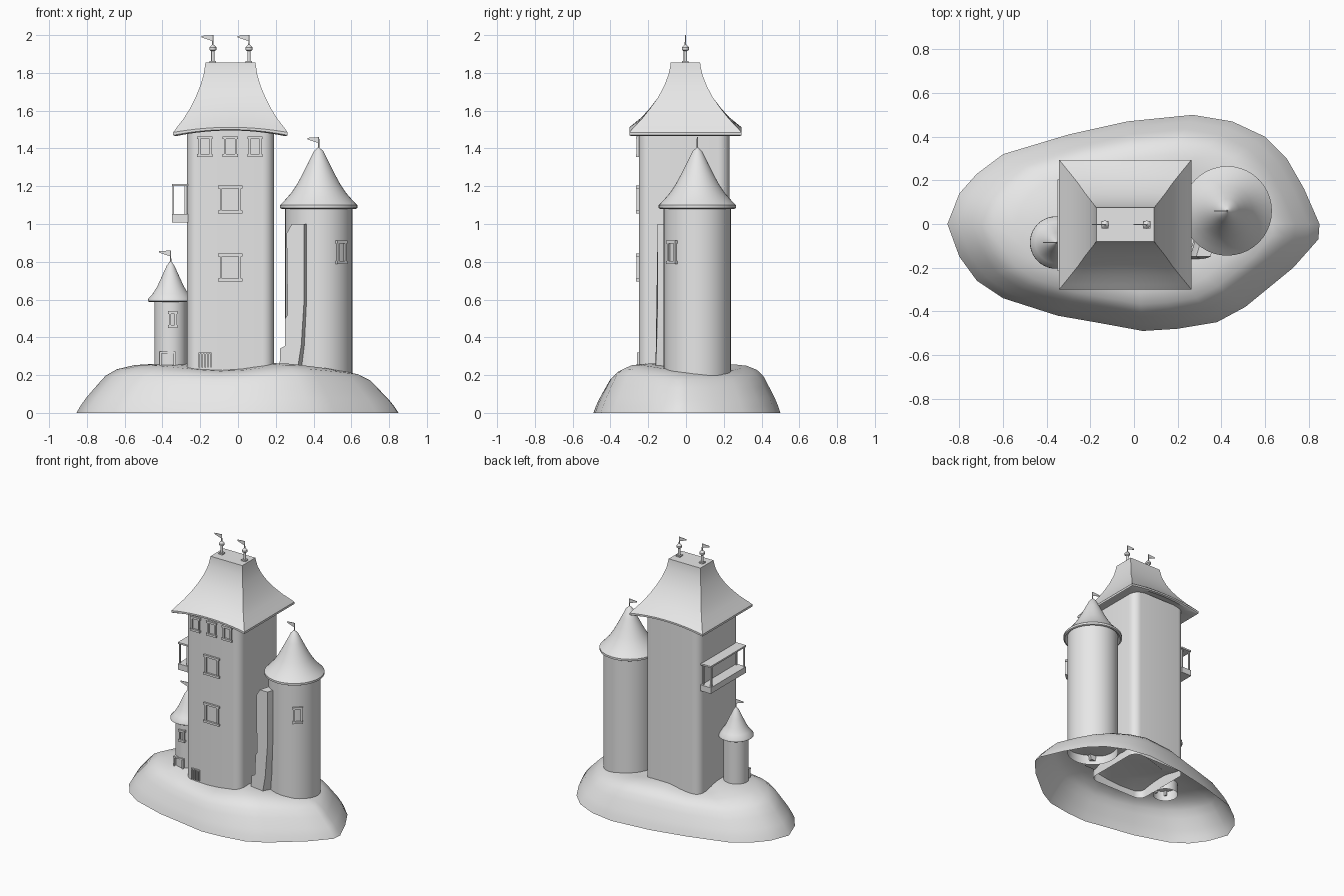
import bpy, bmesh, math
from mathutils import Matrix, Vector

if "Cube" in bpy.data.objects:
    bpy.data.objects.remove(bpy.data.objects["Cube"])

stone = bpy.data.materials.new("pale grey stone")
stone.use_nodes = True
stone.diffuse_color = (0.8, 0.8, 0.8, 1)
stone.node_tree.nodes["Principled BSDF"].inputs["Base Color"].default_value = (0.8, 0.8, 0.8, 1)


def finish(name, bm, angle=35):
    bmesh.ops.recalc_face_normals(bm, faces=bm.faces)
    mesh = bpy.data.meshes.new(name)
    bm.to_mesh(mesh)
    bm.free()
    ob = bpy.data.objects.new(name, mesh)
    mesh.materials.append(stone)
    bpy.context.collection.objects.link(ob)
    bpy.ops.object.select_all(action='DESELECT')
    ob.select_set(True)
    bpy.context.view_layer.objects.active = ob
    if angle:
        bpy.ops.object.shade_smooth_by_angle(angle=math.radians(angle))
    return ob


def loft(name, rings, cap_start=False, cap_end=True, angle=35):
    """Skin a list of closed rings that share one point count."""
    bm = bmesh.new()
    loops = [[bm.verts.new(p) for p in ring] for ring in rings]
    n = len(loops[0])
    for a, b in zip(loops, loops[1:]):
        for i in range(n):
            j = (i + 1) % n
            bm.faces.new((a[i], a[j], b[j], b[i]))
    if cap_start:
        bm.faces.new(loops[0])
    if cap_end:
        bm.faces.new(loops[-1])
    return finish(name, bm, angle)


def lathe(name, centre, profile, n=40, **kw):
    cx, cy = centre
    steps = [2 * math.pi * i / n for i in range(n)]
    return loft(name, [[(cx + r * math.cos(t), cy + r * math.sin(t), z) for t in steps]
                       for r, z in profile], **kw)


def add_box(bm, size, at):
    bmesh.ops.create_cube(bm, size=1, matrix=Matrix.Translation(at) @ Matrix.Diagonal((*size, 1)))


def boxes(name, parts, place=Matrix()):
    bm = bmesh.new()
    for size, at in parts:
        add_box(bm, size, at)
    bm.transform(place)
    return finish(name, bm, 0)


def window(name, at, w, h, turn=0):
    """Frame with two jambs, a wide lintel and sill; faces -y before turning."""
    t = 0.012
    parts = [((w, 0.02, t * 1.3), (0, 0, s * (h - t) / 2)) for s in (-1, 1)]
    parts += [((t, 0.014, h), (s * (w * 0.86 - t) / 2, 0, 0)) for s in (-1, 1)]
    boxes(name, parts, Matrix.Translation(at) @ Matrix.Rotation(turn, 4, 'Z'))


def flag(name, x, y, z0, z1):
    lathe(name + "_pole", (x, y), [(0.004, z0), (0.003, z1)], n=8)
    bm = bmesh.new()
    tri = [bm.verts.new((x + dx, y - 0.002, z1 + dz))
           for dx, dz in ((0, 0), (0, -0.032), (-0.06, -0.012), (-0.06, -0.004))]
    face = bm.faces.new(tri)
    ext = bmesh.ops.extrude_face_region(bm, geom=[face])["geom"]
    bmesh.ops.translate(bm, vec=(0, 0.004, 0), verts=[v for v in ext if isinstance(v, bmesh.types.BMVert)])
    finish(name + "_cloth", bm, 0)


# Hollow rocky island
outline = [(-.855, 0), (-.8, -.15), (-.72, -.26), (-.6, -.34), (-.35, -.42), (-.15, -.455),
           (.04, -.49), (.2, -.48), (.38, -.45), (.51, -.38), (.73, -.2), (.845, -.07),
           (.85, 0), (.78, .16), (.7, .3), (.6, .4), (.45, .47), (.27, .5), (-.03, .47),
           (-.3, .41), (-.6, .32), (-.72, .23), (-.8, .14)]
rings = []
for s, z in ((1, 0), (.975, .035), (.94, .075), (.87, .14), (.82, .185), (.75, .217),
             (.64, .238), (.5, .245), (.3, .247)):
    rings.append([(x * s, y * s, z + z * .07 * math.sin(5 * x + 2 * y)) for x, y in outline])
loft("rock_island", rings, angle=60)

# Main square tower with rounded corners
cx, cy, hx, hy, rad = -.04, -.01, .23, .24, .06
plan = []
for k, (sx, sy) in enumerate(((1, 1), (-1, 1), (-1, -1), (1, -1))):
    for i in range(7):
        t = math.pi / 2 * (k + i / 6)
        plan.append((cx + sx * (hx - rad) + rad * math.cos(t), cy + sy * (hy - rad) + rad * math.sin(t)))
loft("main_tower", [[(x, y, z) for x, y in plan] for z in (.18, 1.5)])

# Flared main roof with eaves that arch over front and back
seg = 12
unit = [-1 + 2 * i / seg for i in range(seg)]
square = ([(u, -1) for u in unit] + [(1, u) for u in unit]
          + [(-u, 1) for u in unit] + [(-1, -u) for u in unit])
roof = []
for a, b, z, arch in ((.22, .22, 1.482, .03), (.29, .285, 1.465, .03), (.303, .297, 1.47, .03),
                      (.303, .297, 1.485, .027), (.285, .275, 1.51, .02), (.25, .232, 1.555, .01),
                      (.215, .188, 1.61, .004), (.185, .145, 1.67, 0), (.16, .113, 1.73, 0),
                      (.142, .09, 1.79, 0), (.135, .08, 1.835, 0), (.132, .078, 1.855, 0)):
    roof.append([(cx + u * a, -.003 + v * b, z + arch * (1 - u * u)) for u, v in square])
loft("main_roof", roof, cap_start=True)

# Round turrets
right, left = (.427, .06), (-.357, -.085)
lathe("right_turret", right, [(.178, .17), (.178, 1.11)])
lathe("right_turret_roof", right, [
    (.17, 1.1), (.195, 1.08), (.205, 1.085), (.205, 1.1), (.18, 1.125), (.145, 1.165),
    (.115, 1.21), (.085, 1.265), (.055, 1.325), (.025, 1.385), (.004, 1.405)], cap_start=True)
lathe("left_turret", left, [(.086, .18), (.086, .61)])
lathe("left_turret_roof", left, [
    (.083, .6), (.112, .587), (.12, .592), (.118, .605), (.095, .63), (.07, .67),
    (.045, .725), (.02, .78), (.003, .803)], cap_start=True)

# Ruined wall leaning on the right turret
bm = bmesh.new()
edge = ((.22, .2), (.222, .34), (.25, .355), (.25, .5), (.263, .52), (.257, .95),
        (.285, 1.0), (.35, 1.0), (.35, .6), (.335, .36), (.31, .2))
face = bm.faces.new([bm.verts.new((x, -.15 - .04 * max(0, .5 - z), z)) for x, z in edge])
ext = bmesh.ops.extrude_face_region(bm, geom=[face])["geom"]
bmesh.ops.translate(bm, vec=(.03, .1, 0), verts=[v for v in ext if isinstance(v, bmesh.types.BMVert)])
finish("ruined_wall", bm, 30)

# Windows
front = cy - hy - .004
for i, x in enumerate((-.175, -.04, .09)):
    window(f"top_window_{i + 1}", (x, front, 1.41), .082, .105)
for i, z in enumerate((.77, 1.13)):
    window(f"main_window_{i + 1}", (cx, front, z), .13, .145)
turn = math.radians(42)
window("right_turret_window",
       (right[0] + .18 * math.sin(turn), right[1] - .18 * math.cos(turn), .85), .072, .12, turn)
window("left_turret_window", (-.345, left[1] - .088, .495), .05, .085)

# Barred cellar grille and the small turret doorway
boxes("cellar_grille", [((.007, .01, .08), (-.205 + .0155 * i, front, .28)) for i in range(5)]
      + [((.07, .01, .008), (-.174, front, .317))])
boxes("turret_doorway", [((.011, .04, .1), (-.41, -.155, .27)), ((.011, .03, .1), (-.335, -.167, .27)),
                         ((.086, .035, .011), (-.373, -.16, .32))])

# Covered balcony on the left wall
balcony = [((.085, .42, .045), (-.307, -.005, 1.03)), ((.085, .42, .012), (-.307, -.005, 1.207))]
balcony += [((.01, .01, .17), (x, y, 1.125)) for x in (-.343, -.278) for y in (-.2, .19)]
boxes("balcony", balcony)

# Finials and flags
for side, x in (("left", .058), ("right", -.133)):
    boxes(f"{side}_finial_base", [((.034, .034, .012), (x, -.003, 1.858))])
    lathe(f"{side}_finial", (x, -.003), [
        (.009, 1.85), (.009, 1.915), (.019, 1.922), (.019, 1.935), (.01, 1.945), (.003, 1.95)], n=12)
    flag(f"{side}_roof_flag", x, -.003, 1.94, 2.0)
flag("right_turret_flag", *right, 1.39, 1.46)
flag("left_turret_flag", *left, .79, .86)
